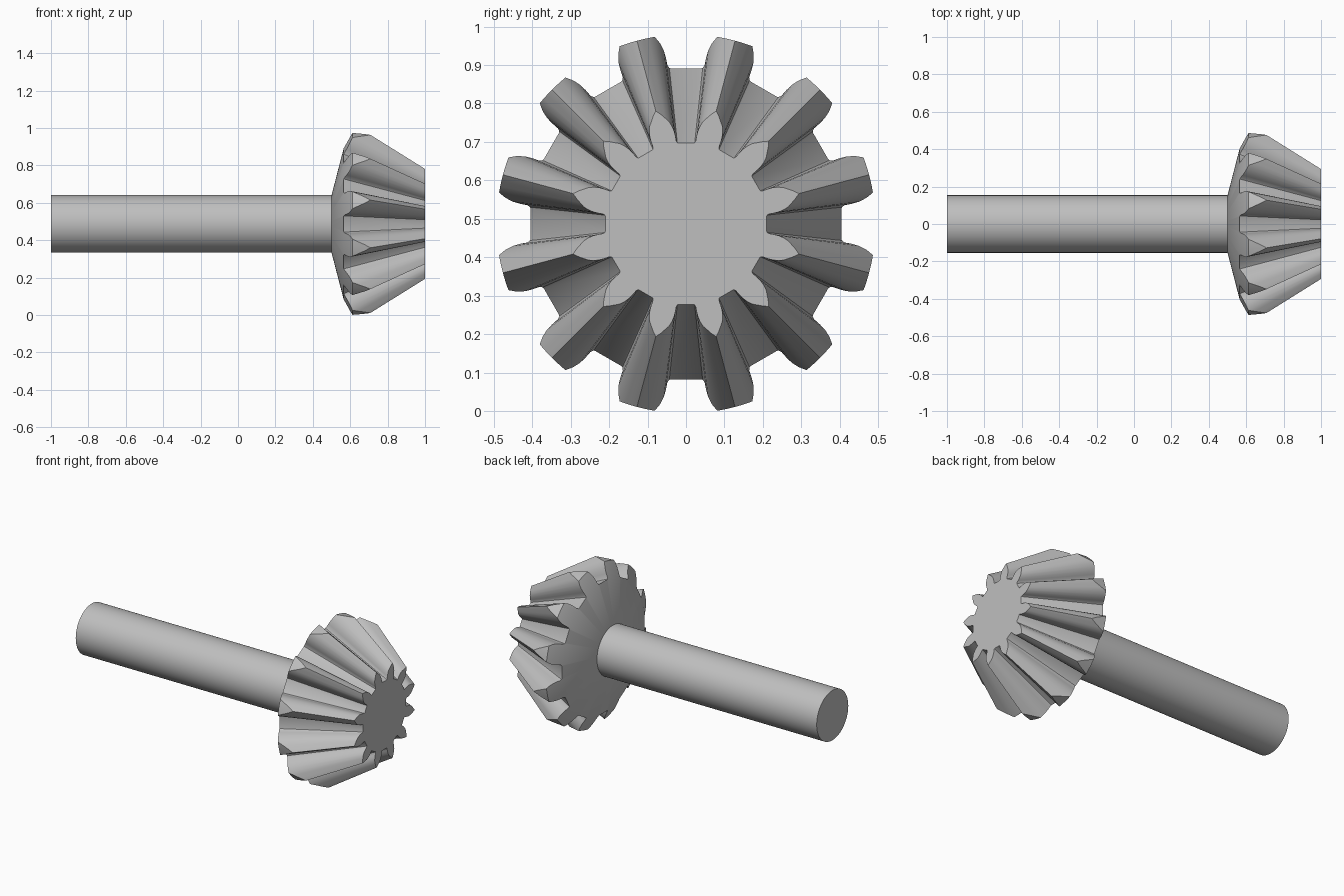
import bpy, bmesh
from math import radians, sin, cos, tau

cube = bpy.data.objects.get("Cube")
if cube:
    bpy.data.objects.remove(cube)

TEETH = 12
CENTRE_Z = 0.487
APEX, FRONT, HUB_BACK = 1.47, 1.0, 0.5     # positions along the axis
SHAFT_R, TIP_R = 0.154, 0.493
ROOT_X, BACK_SLOPE = 0.565, 1.84
ROOT_F = 0.211                             # root radius on the front face
DEPTH = APEX - FRONT
ROOT_R = ROOT_F * (APEX - ROOT_X) / DEPTH
TIP_X = ROOT_X + (TIP_R - ROOT_R) / BACK_SLOPE

steel = bpy.data.materials.new("steel grey")
steel.use_nodes = True
grey = (0.52, 0.52, 0.52, 1)
steel.diffuse_color = grey
steel.node_tree.nodes["Principled BSDF"].inputs["Base Color"].default_value = grey

# Half tooth on the front face: radius, degrees from the tooth centre
land = TIP_R * DEPTH / (APEX - TIP_X)
flank = [(ROOT_F, 9.5), (0.212, 8.9), (0.217, 8.3), (0.23, 8.1), (0.243, 7.7),
         (0.257, 6.8), (land, 5.5), (0.281, 3.7), (0.293, 1.9), (0.304, 0)]
tooth = [(r, -a) for r, a in flank] + [(r, a) for r, a in reversed(flank[:-1])]


def finish(bm, name):
    bmesh.ops.remove_doubles(bm, verts=bm.verts, dist=0.0004)
    bmesh.ops.recalc_face_normals(bm, faces=bm.faces)
    mesh = bpy.data.meshes.new(name)
    bm.to_mesh(mesh)
    bm.free()
    mesh.materials.append(steel)
    obj = bpy.data.objects.new(name, mesh)
    bpy.context.collection.objects.link(obj)
    bpy.ops.object.select_all(action='DESELECT')
    obj.select_set(True)
    bpy.context.view_layer.objects.active = obj
    bpy.ops.object.shade_smooth_by_angle(angle=radians(25))
    return obj


def loft(name, lines):
    """Join equal-length lines of (x, radius) around the axis and cap both ends."""
    bm = bmesh.new()
    cols = [[bm.verts.new((x, r * sin(a), CENTRE_Z + r * cos(a))) for x, r in pts]
            for a, pts in lines]
    for c, d in zip(cols, cols[1:] + cols[:1]):
        for i in range(len(c) - 1):
            bm.faces.new((c[i], c[i + 1], d[i + 1], d[i]))
    bm.faces.new([c[0] for c in cols])
    bm.faces.new([c[-1] for c in cols])
    return finish(bm, name)


def tooth_line(rf):
    """Straight line towards the cone apex, trimmed by the tip cylinder and back cone."""
    k = rf / DEPTH
    back_x = (k * APEX - ROOT_R + BACK_SLOPE * ROOT_X) / (BACK_SLOPE + k)
    trim_x, back_r = back_x, k * (APEX - back_x)
    if rf >= land:
        trim_x, back_x, back_r = APEX - TIP_R / k, TIP_X, TIP_R
    return [(FRONT, rf), (trim_x, k * (APEX - trim_x)), (back_x, back_r),
            (ROOT_X, ROOT_R), (HUB_BACK, SHAFT_R)]


# Bevel gear head
loft("bevel_gear", [(radians(a + 15 + 360 / TEETH * t), tooth_line(r))
                    for t in range(TEETH) for r, a in tooth])

# Round shaft
SIDES = 64
loft("shaft", [(tau * i / SIDES, [(HUB_BACK + 0.02, SHAFT_R), (-1, SHAFT_R)])
               for i in range(SIDES)])
